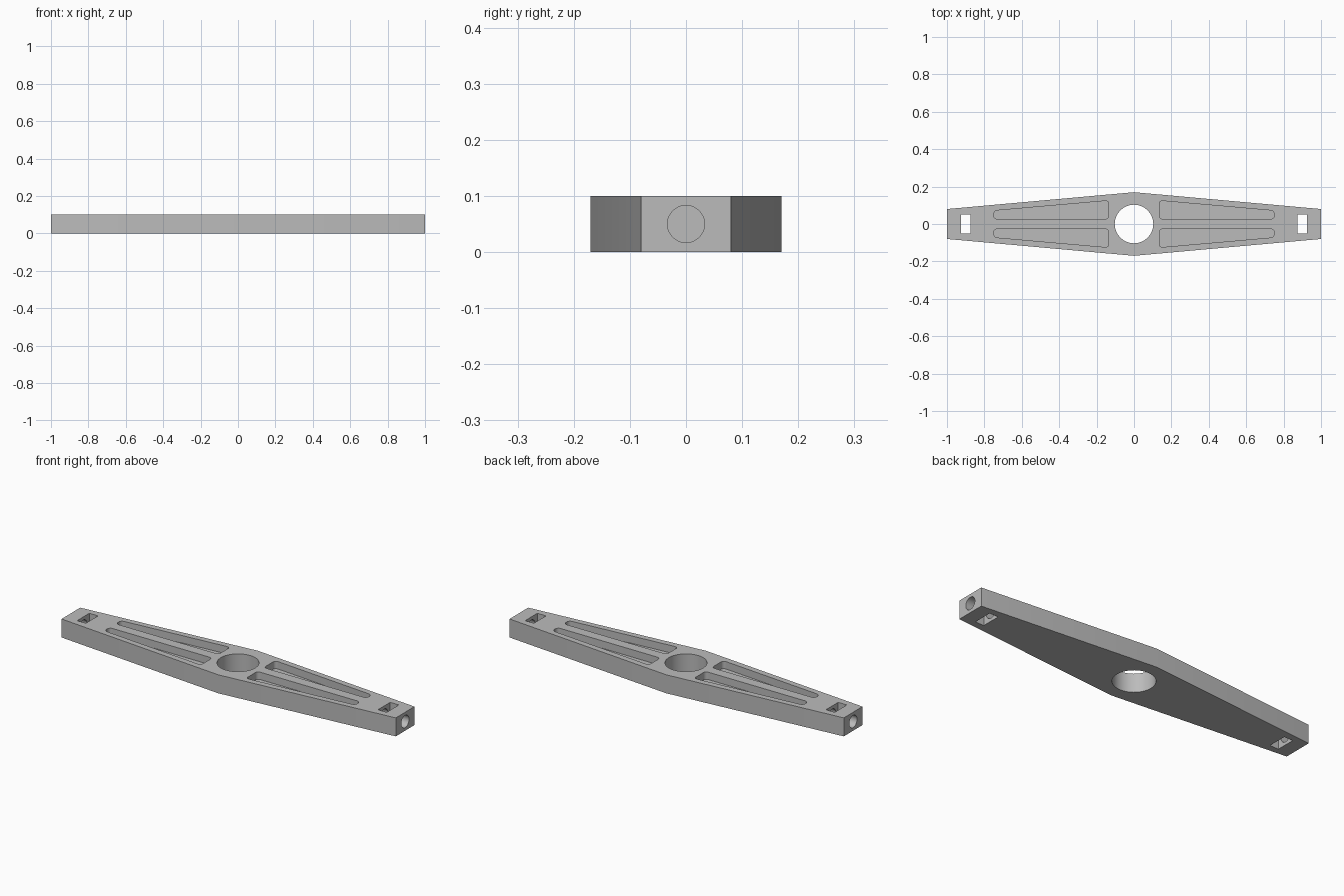
import bpy, bmesh, math
from mathutils import Matrix

if "Cube" in bpy.data.objects:
    bpy.data.objects.remove(bpy.data.objects["Cube"], do_unlink=True)

HEIGHT = 0.1
POCKET_FLOOR = 0.06

grey = bpy.data.materials.new("plain grey")
grey.use_nodes = True
grey.diffuse_color = (0.5, 0.5, 0.5, 1)
grey.node_tree.nodes["Principled BSDF"].inputs["Base Color"].default_value = (0.5, 0.5, 0.5, 1)


def finish(name, bm):
    bmesh.ops.recalc_face_normals(bm, faces=bm.faces)
    mesh = bpy.data.meshes.new(name)
    bm.to_mesh(mesh)
    bm.free()
    mesh.materials.append(grey)
    obj = bpy.data.objects.new(name, mesh)
    bpy.context.collection.objects.link(obj)
    return obj


def prism(name, outline, z0, z1, radius=0):
    """Extrude an outline upwards, optionally rounding its upright edges."""
    bm = bmesh.new()
    face = bm.faces.new([bm.verts.new((x, y, z0)) for x, y in outline])
    new = bmesh.ops.extrude_face_region(bm, geom=[face])["geom"]
    for v in new:
        if isinstance(v, bmesh.types.BMVert):
            v.co.z = z1
    if radius:
        upright = [e for e in bm.edges
                   if abs(e.verts[0].co.z - e.verts[1].co.z) > 0.01]
        bmesh.ops.bevel(bm, geom=upright, offset=radius, offset_type='OFFSET',
                        segments=6, profile=0.5, affect='EDGES')
    return finish(name, bm)


def cylinder(name, radius, depth, matrix):
    bm = bmesh.new()
    bmesh.ops.create_cone(bm, cap_ends=True, segments=64, radius1=radius,
                          radius2=radius, depth=depth, matrix=matrix)
    return finish(name, bm)


def cut(target, cutter):
    mod = target.modifiers.new("cut", 'BOOLEAN')
    mod.operation = 'DIFFERENCE'
    mod.solver = 'EXACT'
    mod.object = cutter
    cutter.hide_render = True
    bpy.context.view_layer.objects.active = target
    bpy.ops.object.modifier_apply(modifier=mod.name)
    bpy.data.objects.remove(cutter, do_unlink=True)


# Tapered bar, widest in the middle
bar = prism("tapered_arm", [(-1, -0.08), (0, -0.17), (1, -0.08),
                            (1, 0.08), (0, 0.17), (-1, 0.08)], 0, HEIGHT)

# Central bore
cut(bar, cylinder("centre_bore", 0.103, 0.4, Matrix.Translation((0, 0, 0.05))))

for sx in (-1, 1):
    # Wedge-shaped pockets, open at the top
    for sy in (-1, 1):
        wedge = [(0.135, 0.027), (0.75, 0.027), (0.75, 0.071), (0.135, 0.125)]
        cut(bar, prism("pocket", [(sx * x, sy * y) for x, y in wedge],
                       POCKET_FLOOR, HEIGHT + 0.05, 0.018))
    # Blind bolt hole in the end face
    cut(bar, cylinder("bolt_hole", 0.033, 0.3,
                      Matrix.Translation((sx * 0.95, 0, 0.05))
                      @ Matrix.Rotation(math.pi / 2, 4, 'Y')))
    # Nut slot through the full height
    slot = [(0.874, -0.052), (0.926, -0.052), (0.926, 0.052), (0.874, 0.052)]
    cut(bar, prism("nut_slot", [(sx * x, y) for x, y in slot], -0.05, HEIGHT + 0.05))

# Smooth the bores and rounded corners, keep edges sharp
bpy.ops.object.select_all(action='DESELECT')
bar.select_set(True)
bpy.context.view_layer.objects.active = bar
bpy.ops.object.shade_smooth_by_angle(angle=math.radians(25))
